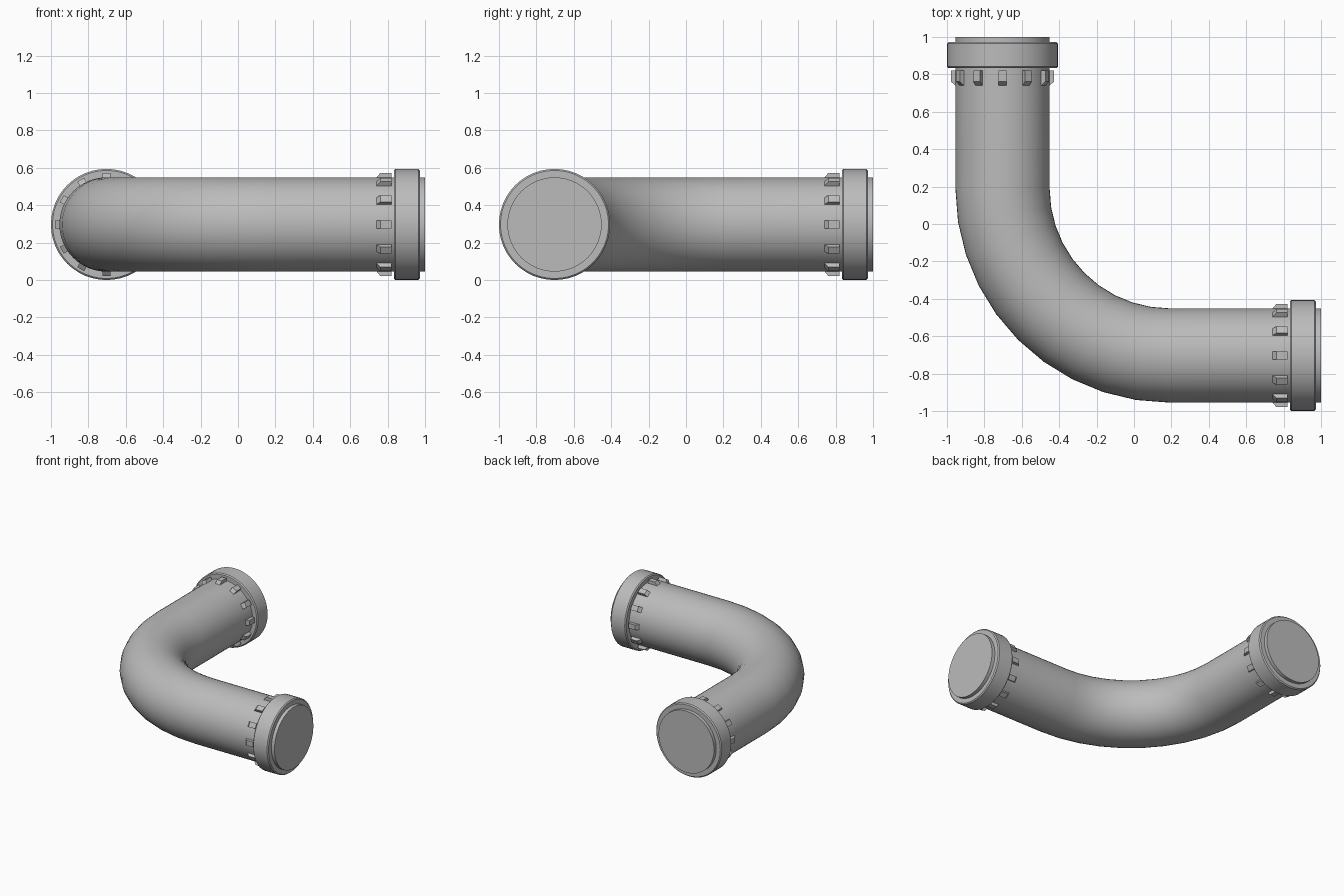
import bpy
import bmesh
from math import sin, cos, pi, radians
from mathutils import Vector, Matrix

default = bpy.data.objects.get("Cube")
if default:
    bpy.data.objects.remove(default, do_unlink=True)

AXIS = -0.703        # offset of both pipe arms
HEIGHT = 0.297       # centre line height
PIPE_R = 0.252
COLLAR_R = 0.297
BEND = 0.19          # centre of the elbow, on both axes
SIDES = 48
UP = Vector((0, 0, 1))

grey = bpy.data.materials.new("pipe_grey")
grey.use_nodes = True
colour = (0.5, 0.5, 0.5, 1)
grey.diffuse_color = colour
grey.node_tree.nodes["Principled BSDF"].inputs["Base Color"].default_value = colour


def finish(bm, name, smooth=True):
    bmesh.ops.recalc_face_normals(bm, faces=bm.faces)
    mesh = bpy.data.meshes.new(name)
    bm.to_mesh(mesh)
    bm.free()
    mesh.materials.append(grey)
    obj = bpy.data.objects.new(name, mesh)
    bpy.context.collection.objects.link(obj)
    if smooth:
        bpy.ops.object.select_all(action='DESELECT')
        obj.select_set(True)
        bpy.context.view_layer.objects.active = obj
        bpy.ops.object.shade_smooth_by_angle(angle=radians(30))
    return obj


def sweep(name, stations, loop=False):
    """Join circles given as (centre, direction, radius)."""
    bm = bmesh.new()
    rings = []
    for centre, direction, radius in stations:
        side = direction.cross(UP)
        rings.append([bm.verts.new(centre + radius * (side * cos(a) + UP * sin(a)))
                      for a in (2 * pi * i / SIDES for i in range(SIDES))])
    pairs = list(zip(rings, rings[1:]))
    if loop:
        pairs.append((rings[-1], rings[0]))
    else:
        bm.faces.new(rings[0])
        bm.faces.new(rings[-1])
    for a, b in pairs:
        for i in range(SIDES):
            j = (i + 1) % SIDES
            bm.faces.new((a[i], a[j], b[j], b[i]))
    return finish(bm, name)


# Elbow pipe: back arm, quarter bend, side arm
BACK_END = Vector((AXIS, 1, HEIGHT))
SIDE_END = Vector((1, AXIS, HEIGHT))
BACK, SIDE = Vector((0, 1, 0)), Vector((1, 0, 0))
bend_centre = Vector((BEND, BEND, HEIGHT))
STEPS = 10
path = [(BACK_END, -BACK, PIPE_R)]
for k in range(STEPS + 1):
    a = pi + (pi / 2) * k / STEPS
    out = Vector((cos(a), sin(a), 0))
    path.append((bend_centre + out * (BEND - AXIS), Vector((-sin(a), cos(a), 0)), PIPE_R))
path.append((SIDE_END, SIDE, PIPE_R))
sweep("elbow_pipe", path)

# Collar outline: depth behind the pipe end, radius
COLLAR = [(0.028, 0.245), (0.028, COLLAR_R - 0.008), (0.036, COLLAR_R),
          (0.159, COLLAR_R), (0.167, COLLAR_R - 0.008), (0.167, 0.245)]


def clips(name, end, outward):
    """Ring of twelve small tapered tabs behind a collar."""
    bm = bmesh.new()
    side = outward.cross(UP)
    for i in range(12):
        a = 2 * pi * i / 12
        radial = side * cos(a) + UP * sin(a)
        across = outward.cross(radial)
        cube = bmesh.ops.create_cube(bm, size=1)
        for v in cube["verts"]:
            depth = 0.194 - 0.032 * v.co.x
            radius = 0.260 + 0.032 * v.co.z
            if v.co.x < 0:
                depth += 0.014 * (0.5 - v.co.z)
            v.co = end - outward * depth + radial * radius + across * (v.co.y * 0.042)
        # stretch the tab from the collar to its free tip
        for v in cube["verts"]:
            d = (end - v.co).dot(outward)
            v.co -= outward * ((d - 0.178) * 0.9)
    return finish(bm, name, smooth=False)


for label, end, outward in (("back", BACK_END, BACK), ("side", SIDE_END, SIDE)):
    sweep(label + "_collar", [(end - outward * d, outward, r) for d, r in COLLAR], loop=True)
    clips(label + "_collar_clips", end, outward)
